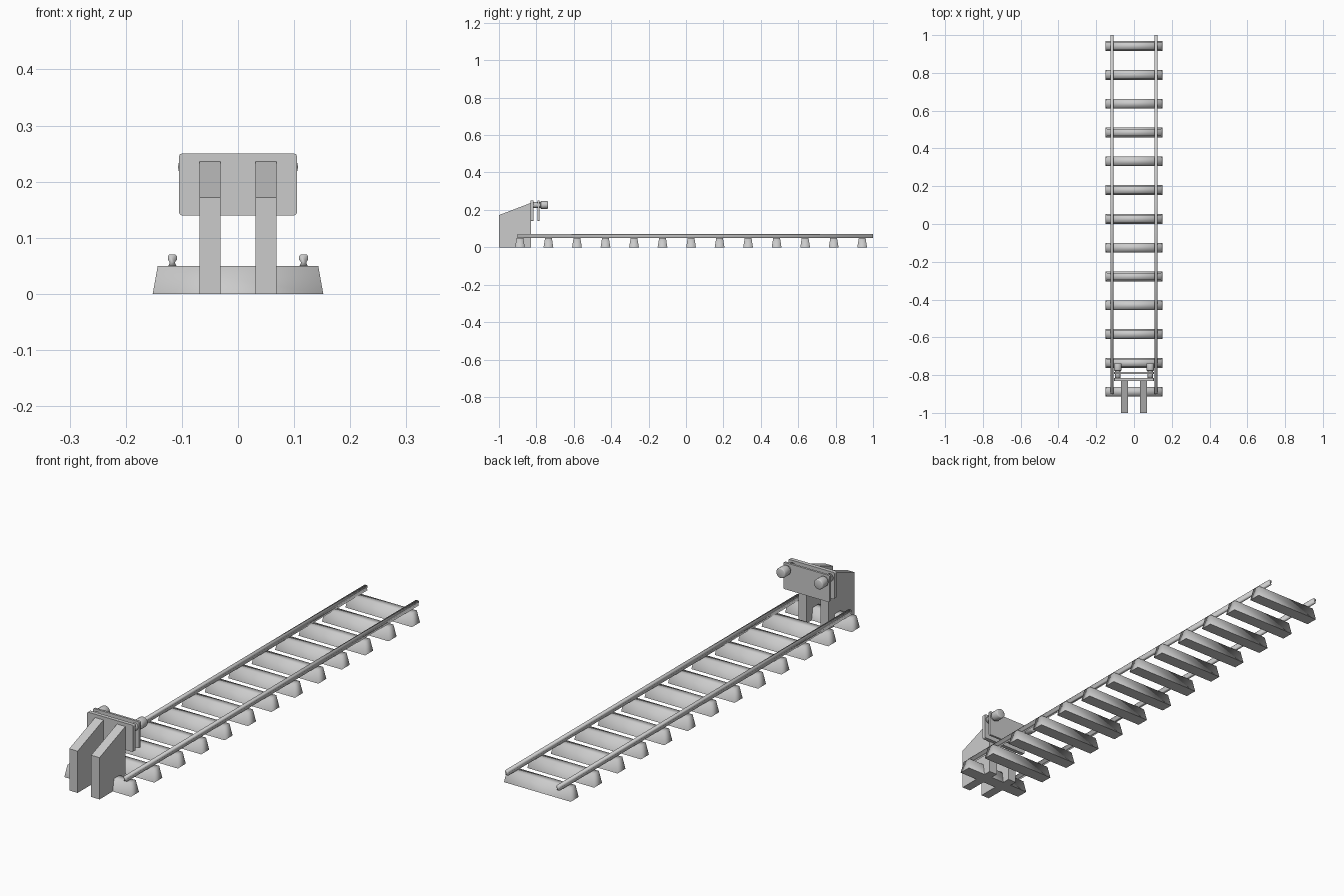
import bpy, bmesh, math
from mathutils import Matrix, Vector

cube = bpy.data.objects.get("Cube")
if cube:
    bpy.data.objects.remove(cube, do_unlink=True)

grey = bpy.data.materials.new("plain grey")
grey.use_nodes = True
grey.diffuse_color = (0.6, 0.6, 0.6, 1)
grey.node_tree.nodes["Principled BSDF"].inputs["Base Color"].default_value = (0.6, 0.6, 0.6, 1)


def finish(bm, name, smooth=False):
    bmesh.ops.recalc_face_normals(bm, faces=bm.faces)
    mesh = bpy.data.meshes.new(name)
    for f in bm.faces:
        f.smooth = smooth
    bm.to_mesh(mesh)
    bm.free()
    mesh.materials.append(grey)
    ob = bpy.data.objects.new(name, mesh)
    bpy.context.collection.objects.link(ob)
    return ob


def prism(name, outline, axis, lo, hi, smooth=False):
    """Extrude a 2D outline along x (outline is y, z) or along y (outline is x, z)."""
    bm = bmesh.new()
    place = (lambda a, b: (lo, a, b)) if axis == "x" else (lambda a, b: (a, lo, b))
    face = bm.faces.new([bm.verts.new(place(a, b)) for a, b in outline])
    ext = bmesh.ops.extrude_face_region(bm, geom=[face])
    shift = Vector((hi - lo, 0, 0) if axis == "x" else (0, hi - lo, 0))
    bmesh.ops.translate(bm, vec=shift, verts=[v for v in ext["geom"] if isinstance(v, bmesh.types.BMVert)])
    return finish(bm, name, smooth)


# Sleepers: tapered blocks with soft shading above a flat base
for i in range(13):
    bm = bmesh.new()
    bmesh.ops.create_cube(bm, size=1)
    for v in bm.verts:
        top = v.co.z > 0
        v.co.x *= 0.286 if top else 0.304
        v.co.y = v.co.y * (0.036 if top else 0.052) - 0.888 + i * 0.1525
        v.co.z = 0.05 if top else 0
    for e in bm.edges:
        e.smooth = any(v.co.z > 0 for v in e.verts)
    finish(bm, f"sleeper_{i + 1}", True)

# Rails: bulbed head on a flared foot
half = [(0.007, 0.05), (0.0045, 0.056), (0.008, 0.061), (0.008, 0.067), (0.0055, 0.07)]
section = half + [(-x, z) for x, z in reversed(half)]
# Buffer stop uprights: sloped from the front up to the beam
slope = [(-1, 0), (-1, 0.172), (-0.83, 0.237), (-0.83, 0)]

for side, s in (("left", 1), ("right", -1)):
    prism(f"{side}_rail", [(x + s * 0.117, z) for x, z in section], "y", -0.9, 1, True)
    prism(f"{side}_upright", slope, "x", s * 0.05 - 0.019, s * 0.05 + 0.019)

    # Buffers: shaft with a chunky rounded head
    for part, radius, y0, y1 in (("shaft", 0.015, -0.82, -0.77), ("head", 0.021, -0.777, -0.738)):
        bm = bmesh.new()
        turn = Matrix.Translation((s * 0.086, (y0 + y1) / 2, 0.226)) @ Matrix.Rotation(math.pi / 2, 4, "X")
        bmesh.ops.create_cone(bm, cap_ends=True, segments=16, radius1=radius, radius2=radius,
                              depth=y1 - y0, matrix=turn)
        if part == "head":
            rim = [e for e in bm.edges if abs(e.verts[0].co.y - e.verts[1].co.y) < 0.001]
            bmesh.ops.bevel(bm, geom=rim, offset=0.004, segments=2, profile=0.5, affect="EDGES")
        finish(bm, f"{side}_buffer_{part}", True)

# Two beam plates with slightly rounded corners
for name, w, y0, y1 in (("front_beam_plate", 0.105, -0.832, -0.816), ("back_beam_plate", 0.105, -0.793, -0.784)):
    c = 0.005
    corners = [(w - c, 0.14 + c, -90), (w - c, 0.25 - c, 0), (c - w, 0.25 - c, 90), (c - w, 0.14 + c, 180)]
    outline = [(x + c * math.cos(math.radians(a + k)), z + c * math.sin(math.radians(a + k)))
               for x, z, a in corners for k in (0, 30, 60, 90)]
    prism(name, outline, "y", y0, y1)
